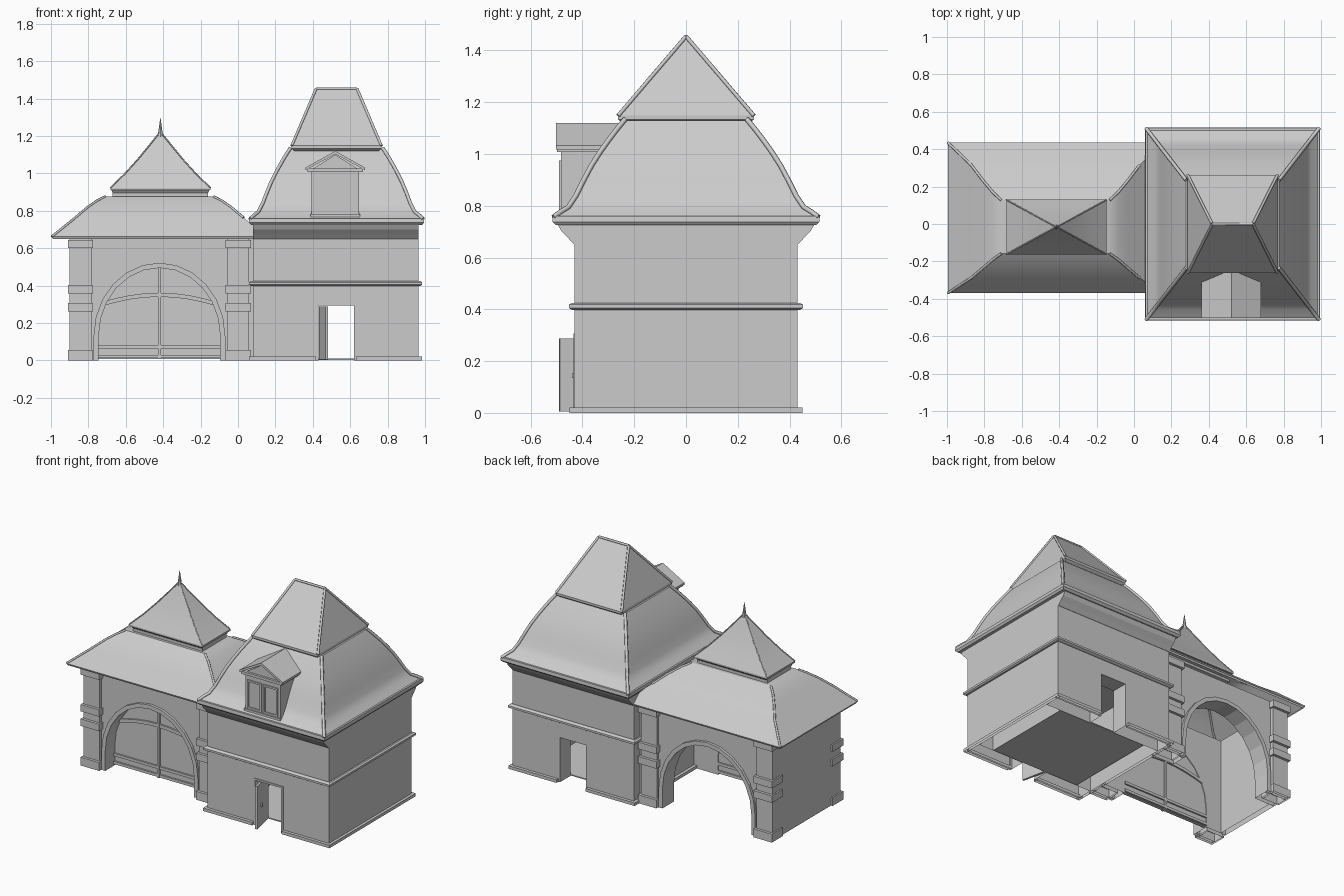
import bpy, bmesh, math

if "Cube" in bpy.data.objects:
    bpy.data.objects.remove(bpy.data.objects["Cube"])

AXES = {'x': lambda u, v, w: (w, u, v), 'y': lambda u, v, w: (u, w, v)}


def make(name, verts, faces, smooth=False):
    me = bpy.data.meshes.new(name)
    me.from_pydata(verts, [], faces)
    bm = bmesh.new()
    bm.from_mesh(me)
    bmesh.ops.recalc_face_normals(bm, faces=bm.faces)
    # shells are open where they meet the ground
    low = [f for f in bm.faces if all(v.co.z < 1e-4 for v in f.verts)]
    bmesh.ops.delete(bm, geom=low, context='FACES')
    bm.to_mesh(me)
    bm.free()
    ob = bpy.data.objects.new(name, me)
    bpy.context.collection.objects.link(ob)
    if smooth:
        bpy.ops.object.select_all(action='DESELECT')
        ob.select_set(True)
        bpy.context.view_layer.objects.active = ob
        bpy.ops.object.shade_smooth_by_angle(angle=math.radians(28))
    return ob


def prism(name, pts, lo, hi, axis='y', smooth=False):
    """Extrude an outline along an axis."""
    n, f = len(pts), AXES[axis]
    verts = [f(u, v, w) for w in (lo, hi) for u, v in pts]
    faces = [list(range(n)), list(range(n, 2 * n))]
    faces += [(i, (i + 1) % n, n + (i + 1) % n, n + i) for i in range(n)]
    return make(name, verts, faces, smooth)


def box(name, x0, x1, y0, y1, z0, z1):
    return prism(name, [(x0, z0), (x1, z0), (x1, z1), (x0, z1)], y0, y1)


def loft(name, rings, smooth=True, bottom=True):
    """Skin over stacked rectangles (x0, x1, y0, y1, z)."""
    verts = []
    for x0, x1, y0, y1, z in rings:
        verts += [(x0, y0, z), (x1, y0, z), (x1, y1, z), (x0, y1, z)]
    m = 4 * (len(rings) - 1)
    faces = [(m, m + 1, m + 2, m + 3)] + ([(3, 2, 1, 0)] if bottom else [])
    for k in range(0, m, 4):
        faces += [(k + i, k + (i + 1) % 4, k + 4 + (i + 1) % 4, k + 4 + i) for i in range(4)]
    return make(name, verts, faces, smooth)


def tube(name, pts, r):
    cu = bpy.data.curves.new(name, 'CURVE')
    cu.dimensions, cu.bevel_depth, cu.bevel_resolution = '3D', r, 1
    cu.use_fill_caps = True
    sp = cu.splines.new('POLY')
    sp.points.add(len(pts) - 1)
    for p, c in zip(sp.points, pts):
        p.co = (*c, 1)
    ob = bpy.data.objects.new(name, cu)
    bpy.context.collection.objects.link(ob)
    bpy.ops.object.select_all(action='DESELECT')
    ob.select_set(True)
    bpy.context.view_layer.objects.active = ob
    bpy.ops.object.convert(target='MESH')


def hips(name, rings, r):
    for i in (0, 1):
        for j in (2, 3):
            tube(name, [(g[i], g[j], g[4]) for g in rings], r)


# ---------------- House ----------------
HX = 0.527
X0, X1, Y, T = 0.08, 0.965, 0.43, 0.11
D0, D1, DH = 0.43, 0.62, 0.295
wall = [(X0, 0), (D0, 0), (D0, DH), (D1, DH), (D1, 0), (X1, 0), (X1, 0.74), (X0, 0.74)]
cove = [(0.42, 0.65), (0.432, 0.65), (0.455, 0.675), (0.48, 0.70), (0.50, 0.735), (0.42, 0.735)]
for s, side in ((-1, 'front'), (1, 'back')):
    prism(side + '_house_wall', wall, s * Y, s * (Y - T))
    prism(side + '_cornice', [(s * u, v) for u, v in cove], X0, X1, 'x')
    for a, b in ((0.06, D0 - 0.012), (D1 + 0.012, 0.983)):
        box(side + '_plinth', a, b, s * 0.42, s * 0.45, 0, 0.02)
# front door surround
for a, b, c, d in ((D0 - 0.012, D0, 0, DH), (D1, D1 + 0.012, 0, DH),
                   (D0 - 0.012, D1 + 0.012, DH, DH + 0.012)):
    box('door_frame', a, b, -0.435, -0.42, c, d)
for a, b, c, d in ((X0, X0 + T, 0.06, X0), (X1 - T, X1, X1, 0.983)):
    box('side_house_wall', a, b, -Y + T, Y - T, 0, 0.74)
    box('side_plinth', c, d, -0.45, 0.45, 0, 0.02)
box('house_floor', X0 + T, X1 - T, -Y + T, Y - T, 0.003, 0.01)
# string course around the walls
loft('string_course', [(0.07, 0.975, -0.44, 0.44, 0.398), (0.06, 0.985, -0.452, 0.452, 0.405),
                       (0.06, 0.985, -0.452, 0.452, 0.418), (0.07, 0.975, -0.44, 0.44, 0.425)], False)

# open door leaf, hinged on the inner left jamb
leaf = [(0.432, -0.32), (0.446, -0.318), (0.482, -0.487), (0.468, -0.49)]
make('door_leaf', [(x, y, z) for z in (0.005, 0.288) for x, y in leaf],
     [(0, 1, 2, 3), (4, 5, 6, 7)] + [(i, (i + 1) % 4, 4 + (i + 1) % 4, 4 + i) for i in range(4)])
box('door_handle', 0.462, 0.482, -0.44, -0.425, 0.135, 0.155)

# bell-curved lower roof, hips straight in plan
prof = [(0.512, 0.752), (0.485, 0.772), (0.455, 0.79), (0.425, 0.835), (0.398, 0.89),
        (0.366, 0.95), (0.334, 1.0), (0.302, 1.045), (0.268, 1.09), (0.235, 1.13)]
rings = []
for b, z in prof:
    a = 0.248 + (b - 0.235) * 0.775
    rings.append((HX - a, HX + a, -b, b, z))
loft('lower_house_roof', rings)
hips('house_hip_cap', [(a, b, c, d, z + 0.004) for a, b, c, d, z in rings], 0.010)
loft('house_eave', [(HX - 0.458, HX + 0.458, -0.502, 0.502, 0.725),
                    (HX - 0.468, HX + 0.468, -0.516, 0.516, 0.738),
                    (HX - 0.466, HX + 0.466, -0.514, 0.514, 0.76)], False)

# upper roof with short ridge
up = [(HX - 0.24, HX + 0.24, -0.262, 0.262, 1.148), (HX - 0.11, HX + 0.11, -0.002, 0.002, 1.452)]
loft('upper_house_roof', [(HX - 0.225, HX + 0.225, -0.245, 0.245, 1.12),
                          (HX - 0.24, HX + 0.24, -0.262, 0.262, 1.133)] + up, False)
hips('upper_hip_cap', up, 0.008)
tube('roof_ridge_cap', [(HX - 0.11, 0, 1.453), (HX + 0.11, 0, 1.453)], 0.008)

# dormer
DX = 0.52
prism('dormer_body', [(DX - 0.128, 0.77), (DX + 0.128, 0.77), (DX + 0.128, 1.02),
                      (DX, 1.1), (DX - 0.128, 1.02)], -0.483, -0.24)
prism('dormer_roof', [(DX - 0.158, 1.018), (DX, 1.103), (DX + 0.158, 1.018), (DX + 0.158, 1.032),
                      (DX, 1.12), (DX - 0.158, 1.032)], -0.502, -0.24)
box('dormer_lintel', DX - 0.148, DX + 0.148, -0.498, -0.3, 1.008, 1.026)
box('dormer_sill', DX - 0.133, DX + 0.133, -0.492, -0.4, 0.768, 0.782)
for s in (-1, 1):
    a, b = sorted((DX + s * 0.006, DX + s * 0.112))
    for p, q, r, t in ((a, a + 0.012, 0.785, 0.975), (b - 0.012, b, 0.785, 0.975),
                       (a, b, 0.785, 0.797), (a, b, 0.963, 0.975)):
        box('dormer_window_frame', p, q, -0.49, -0.475, r, t)

# ---------------- Gatehouse ----------------
GX, GY = -0.42, 0.03


def arch(w, top, spring=0.13, n=12, z0=0.0):
    pts = [(GX - w * math.cos(math.pi * i / n),
            spring + (top - spring) * math.sin(math.pi * i / n)) for i in range(n + 1)]
    return [(GX - w, z0)] + pts + [(GX + w, z0)]


inner = arch(0.325, 0.495)
gate_wall = [(-0.898, 0)] + inner + [(0.08, 0), (0.08, 0.65), (-0.898, 0.65)]
box('gate_side_wall', -0.898, -0.86, -0.2, 0.26, 0, 0.65)
for s in (-1, 1):
    # hollow gatehouse: an arched wall at each end
    prism('gate_arch_wall', gate_wall, GY + s * 0.335, GY + s * 0.23)
    ys = GY + s * 0.325, GY + s * 0.352
    prism('arch_trim', inner + arch(0.352, 0.522)[::-1], ys[0], ys[1])
    # banded piers
    for m in (-1, 1):
        def pier(name, w, d, z0, z1):
            c = GX + m * 0.422
            y = sorted((GY + s * 0.26, GY + s * (0.355 + d)))
            box(name, c - w, c + w, y[0], y[1], z0, z1)
        pier('gate_pier', 0.058, 0, 0, 0.65)
        for z0, z1 in ((0, 0.055), (0.262, 0.308), (0.358, 0.403), (0.6, 0.645)):
            pier('pier_block', 0.068, 0.018, z0, z1)

# double gate
prism('gate_panel', arch(0.328, 0.498, z0=0.008), -0.222, -0.205)
box('gate_centre_post', GX - 0.008, GX + 0.008, -0.235, -0.195, 0.008, 0.494)
for m in (-1, 1):
    for z in (0.012, 0.065):
        a, b = sorted((GX, GX + m * 0.325))
        box('gate_rail', a, b, -0.233, -0.195, z, z + 0.018)
    a = [(GX + m * 0.32 * t, 0.362 - 0.055 * t * t) for t in (0, 0.25, 0.5, 0.75, 0.9)]
    prism('gate_curved_rail', a + [(x, z - 0.022) for x, z in a[::-1]], -0.233, -0.195)

# gate lower roof, open underneath
gp = [(0.575, -0.37, 0.435, 0.662), (0.515, -0.33, 0.378, 0.71), (0.45, -0.288, 0.315, 0.763),
      (0.385, -0.233, 0.23, 0.818), (0.335, -0.19, 0.17, 0.853), (0.29, -0.158, 0.128, 0.876)]
rings = [(GX - a, GX + a, b, c, z) for a, b, c, z in gp]
loft('lower_gate_roof', [(GX - 0.57, GX + 0.57, -0.365, 0.43, 0.65)] + rings, True, False)
for i in (2, 3):
    tube('gate_hip_cap', [(g[0], g[i], g[4]) for g in rings], 0.007)
    tube('gate_hip_cap', [(g[1], g[i], g[4]) for g in rings[2:]], 0.007)

# neck, pavilion cap and spike
CX, CY = -0.415, -0.016
loft('gate_neck', [(CX - a, CX + a, CY - b, CY + b, z) for a, b, z in
                   ((0.255, 0.125, 0.86), (0.255, 0.125, 0.895), (0.265, 0.14, 0.915))], False)
cap = [(CX - 0.268 * k, CX + 0.268 * k, CY - 0.146 * k, CY + 0.146 * k, z) for k, z in
       ((1, 0.923), (0.72, 0.995), (0.45, 1.075), (0.22, 1.15), (0.04, 1.21))]
loft('gate_cap_roof', [(*cap[0][:4], 0.912)] + cap)
hips('cap_hip', cap, 0.004)
bpy.ops.mesh.primitive_cone_add(vertices=8, radius1=0.015, radius2=0.001, depth=0.1,
                                location=(CX, CY, 1.245))
bpy.context.object.name = 'roof_spike'
